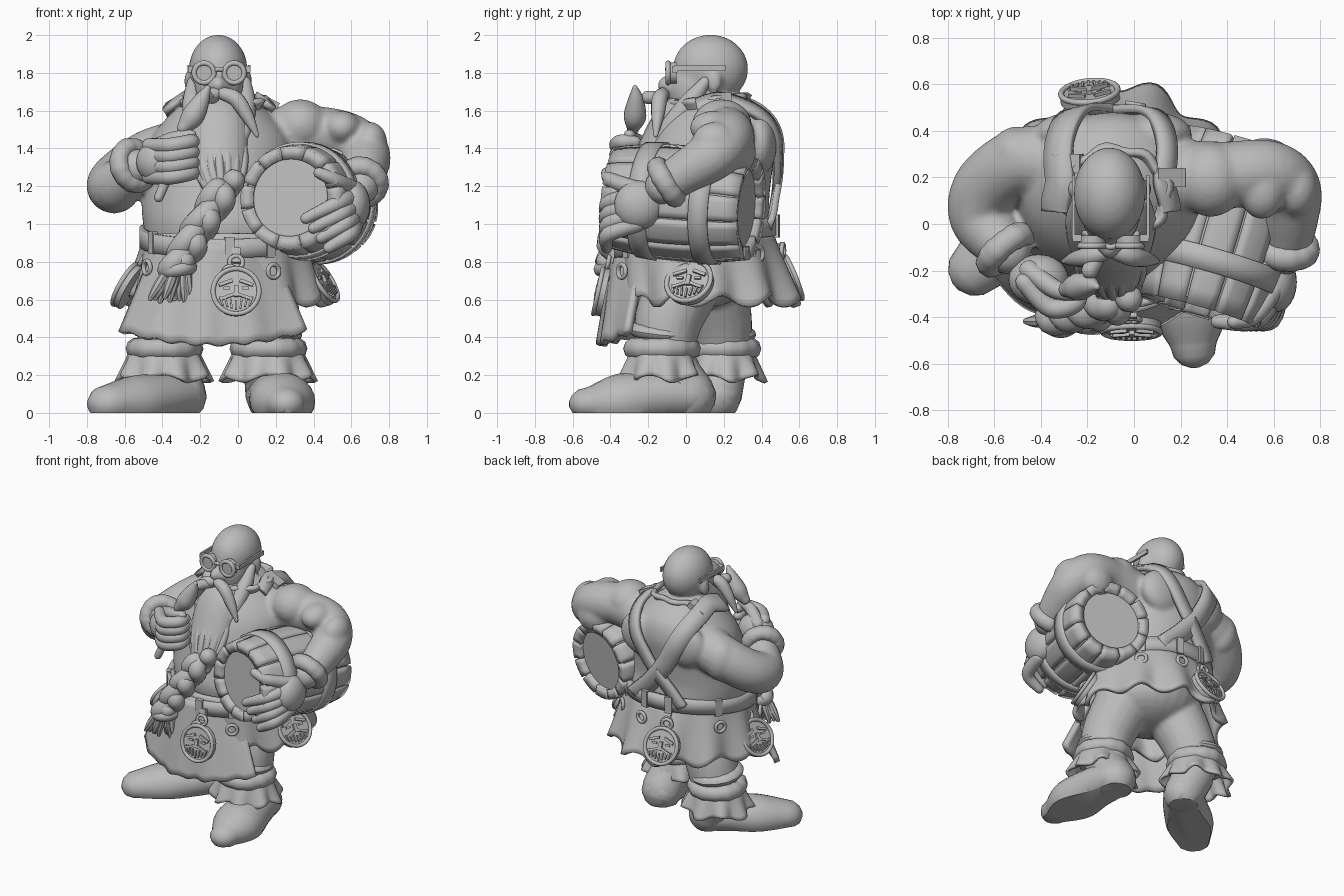
import bpy, bmesh, math, random
from mathutils import Vector, Matrix

cube = bpy.data.objects.get("Cube")
if cube:
    bpy.data.objects.remove(cube, do_unlink=True)
random.seed(3)
tau, sin, cos = math.tau, math.sin, math.cos
X, Y, Z = Vector((1, 0, 0)), Vector((0, 1, 0)), Vector((0, 0, 1))
clay = bpy.data.materials.new("clay_grey")
clay.use_nodes = True
clay.diffuse_color = (.5, .5, .5, 1)
clay.node_tree.nodes["Principled BSDF"].inputs["Base Color"].default_value = (.5, .5, .5, 1)
made = []

# ---------- helpers ----------
def finish(name, bm, thick=0):
    bmesh.ops.recalc_face_normals(bm, faces=bm.faces[:])
    mesh = bpy.data.meshes.new(name)
    bm.to_mesh(mesh)
    bm.free()
    mesh.materials.append(clay)
    ob = bpy.data.objects.new(name, mesh)
    bpy.context.scene.collection.objects.link(ob)
    if thick:
        mod = ob.modifiers.new("thickness", 'SOLIDIFY')
        mod.thickness, mod.offset = thick, 0
    made.append(ob)
    return ob

def spline(pts, k=6):
    pts = [Vector(p) for p in pts]
    p, out = [pts[0]] + pts + [pts[-1]], []
    for i in range(1, len(p) - 2):
        a, b, c, d = p[i - 1:i + 3]
        for j in range(k):
            t = j / k
            out.append((b * 2 + (c - a) * t + (a * 2 - b * 5 + c * 4 - d) * t * t
                        + (b * 3 - a - c * 3 + d) * t ** 3) * .5)
    return out + [pts[-1]]

def grid(bm, fn, nu, nv, wrap_u=False, wrap_v=False):
    rows = [[bm.verts.new(fn(i / nu, j / nv)) for j in range(nv + (not wrap_v))]
            for i in range(nu + (not wrap_u))]
    for i in range(nu):
        a, b = rows[i], rows[(i + 1) % len(rows)]
        for j in range(nv):
            k = (j + 1) % len(a)
            bm.faces.new((a[j], b[j], b[k], a[k]))

def tube(bm, pts, flat=1, side=None, n=14, k=6):
    """Round-ended tube through (x, y, z, radius) points."""
    s = spline(pts, k)
    ref, rings = side or X, []
    for i, q in enumerate(s):
        t = (s[min(i + 1, len(s) - 1)] - s[max(i - 1, 0)]).to_3d().normalized()
        if abs(t.dot(ref)) > .98:
            ref = Y if abs(t.y) < .9 else Z
        ref = (ref - t * ref.dot(t)).normalized()
        c, r = q.to_3d(), q[3]
        ring = [(c, r, t, ref)]
        cap = [math.radians(a) for a in (80, 55, 28)]
        if i == 0:
            ring = [(c - t * r * sin(a), r * cos(a), t, ref) for a in cap] + ring
        if i == len(s) - 1:
            ring += [(c + t * r * sin(a), r * cos(a), t, ref) for a in reversed(cap)]
        rings += ring
    loops = []
    for c, r, t, ref in rings:
        up = t.cross(ref)
        loops.append([bm.verts.new(c + ref * (r * cos(tau * j / n)) + up * (r * flat * sin(tau * j / n)))
                      for j in range(n)])
    for a, b in zip(loops, loops[1:]):
        for j in range(n):
            bm.faces.new((a[j], a[(j + 1) % n], b[(j + 1) % n], b[j]))
    bm.faces.new(loops[0][::-1])
    bm.faces.new(loops[-1])

def aim(c, axis):
    return Matrix.Translation(c) @ Z.rotation_difference(Vector(axis)).to_matrix().to_4x4()

def ball(bm, c, size):
    bmesh.ops.create_uvsphere(bm, u_segments=24, v_segments=16, radius=1,
                              matrix=Matrix.Translation(c) @ Matrix.Diagonal((*size, 1)))

def disc(bm, c, axis, r, depth):
    bmesh.ops.create_cone(bm, cap_ends=True, segments=32, radius1=r, radius2=r, depth=depth, matrix=aim(c, axis))

def box(bm, c, size, M=Matrix(), roll=0):
    bmesh.ops.create_cube(bm, size=1, matrix=M @ Matrix.Translation(c) @ Matrix.Rotation(roll, 4, 'Y')
                          @ Matrix.Diagonal((*size, 1)))

def donut(bm, c, axis, big, small, lump=0, tall=1):
    M = aim(c, axis)
    def fn(u, v):
        r = small * (1 + lump * sin(u * tau * 9) * sin(u * tau * 4 + 1))
        d = big + r * cos(v * tau)
        return M @ Vector((d * cos(u * tau), d * sin(u * tau), r * tall * sin(v * tau)))
    grid(bm, fn, 48, 10, True, True)

# ---------- torso outline: z, centre x, centre y, radius x, radius y ----------
outline = spline([(.82, -.08, .07, .39, .34), (.98, -.08, .07, .42, .38), (1.12, -.1, .08, .41, .36),
                  (1.3, -.1, .11, .39, .35), (1.45, -.09, .15, .37, .33), (1.58, -.09, .17, .27, .27),
                  (1.68, -.1, .15, .14, .16)], 8)

def torso(z, a):
    i = next((i for i, q in enumerate(outline) if q[0] >= z), len(outline) - 1)
    q, p = outline[i], outline[max(i - 1, 0)]
    q = p.lerp(q, (z - p[0]) / max(q[0] - p[0], .001))
    return Vector((q[1] + q[3] * cos(a), q[2] + q[4] * sin(a), z))

# ---------- body: torso, head, arms and legs merged ----------
bm = bmesh.new()
grid(bm, lambda u, v: torso(.82 + .86 * v, u * tau), 48, 24, True)
bmesh.ops.holes_fill(bm, edges=bm.edges[:], sides=0)
ball(bm, (-.08, .06, .75), (.34, .31, .2))
ball(bm, (-.105, .13, 1.82), (.155, .2, .182))
ball(bm, (-.1, .06, 1.72), (.13, .16, .17))
ball(bm, (-.105, -.1, 1.735), (.042, .05, .05))
for s in (-1, 1):
    ball(bm, (-.105 + s * .035, -.085, 1.725), (.03, .035, .03))
    ball(bm, (-.105 + s * .155, .15, 1.755), (.025, .04, .06))
    ball(bm, (-.09 + s * .17, .39, 1.42), (.17, .09, .16))
tube(bm, [(-.28, .24, 1.4, .16), (-.47, .27, 1.35, .15), (-.63, .16, 1.24, .145), (-.65, .02, 1.2, .14),
          (-.54, -.12, 1.3, .1)], n=20)
tube(bm, [(.22, .2, 1.46, .16), (.4, .21, 1.48, .145), (.58, .22, 1.45, .14), (.67, .15, 1.37, .135),
          (.67, .01, 1.28, .12), (.65, -.12, 1.2, .1)], n=20)
ball(bm, (.33, .19, 1.52), (.15, .16, .14))
ball(bm, (.55, .15, 1.51), (.1, .13, .09))
ball(bm, (.7, .15, 1.43), (.09, .12, .11))
ball(bm, (.56, .27, 1.38), (.13, .1, .12))
ball(bm, (-.5, .3, 1.34), (.12, .12, .15))
tube(bm, [(-.25, .12, .7, .2), (-.33, .17, .5, .18), (-.38, .19, .33, .16)], n=20)
tube(bm, [(.1, 0, .7, .2), (.15, -.09, .5, .18), (.17, -.11, .33, .16)], n=20)
body = finish("body", bm)
mod = body.modifiers.new("merge", 'REMESH')
mod.mode, mod.voxel_size, mod.use_smooth_shade = 'VOXEL', .016, True
mod = body.modifiers.new("soften", 'SMOOTH')
mod.factor, mod.iterations = .5, 3

# ---------- boots, leg cuffs and frills ----------
def boot(name, foot, shaft):
    bm = bmesh.new()
    heading = Vector(foot[-1]).to_3d() - Vector(foot[0]).to_3d()
    tube(bm, foot, .85, heading.cross(Z).normalized(), 24)
    tube(bm, [foot[0], shaft], n=20)
    bmesh.ops.bisect_plane(bm, geom=bm.verts[:] + bm.edges[:] + bm.faces[:], plane_co=(0, 0, 0),
                           plane_no=(0, 0, 1), clear_inner=True)
    bmesh.ops.holes_fill(bm, edges=bm.edges[:], sides=0)
    finish(name, bm)

boot("right_boot", [(-.3, .16, .09, .135), (-.41, .05, .08, .15), (-.55, -.07, .06, .16), (-.68, -.19, .05, .12)],
     (-.37, .18, .24, .14))
boot("left_boot", [(.18, .02, .09, .14), (.21, -.15, .09, .155), (.24, -.36, .06, .17), (.255, -.52, .05, .1)],
     (.17, -.09, .24, .14))

for name, x, y in (("right", -.39, .19), ("left", .16, -.13)):
    bm = bmesh.new()
    donut(bm, (x, y, .34), Z, .148, .057, .08, 1)
    donut(bm, (x, y, .43), (.1, .1, 1), .135, .045, .06, .8)
    finish(name + "_leg_cuff", bm)
    bm = bmesh.new()
    def frill(u, v):
        a = u * tau
        r = .17 + v * (.055 + .022 * sin(a * 9))
        return Vector((x + r * cos(a) * 1.05, y + r * sin(a) * .95, .32 - v * (.14 + .02 * sin(a * 5))))
    grid(bm, frill, 72, 6, True)
    finish(name + "_leg_frill", bm, .02)

# ---------- skirt, apron, belt, collar ----------
bm = bmesh.new()
def skirt(u, v):
    a = u * tau
    wave = 1 + v * .06 * sin(a * 11) + v * .02 * sin(a * 5)
    depth = .41 + .13 * v if sin(a) > 0 else .39 - .03 * v
    return Vector((-.06 + (.42 + .09 * v) * wave * cos(a), .04 + depth * wave * sin(a),
                   .95 - v * (.36 + .03 * cos(a * 11))))
grid(bm, skirt, 132, 10, True)
finish("skirt", bm, .03)

bm = bmesh.new()
def apron(u, v):
    w = 2 * u - 1
    fold = .012 * v * sin(w * 11)
    bend = .16 if w > 0 else .25
    return Vector((-.13 + w * (.29 + .2 * v), -.37 - .08 * v + bend * w * w + fold,
                   .9 - v * (.54 - .07 * w * w + .008 * sin(w * 23))))
grid(bm, apron, 40, 12)
finish("apron", bm, .04)

bm = bmesh.new()
grid(bm, lambda u, v: Vector((-.075 + .43 * cos(u * tau), .05 + .42 * sin(u * tau),
                              .88 + .1 * v + .06 * sin(u * tau))), 64, 2, True)
finish("belt", bm, .035)
bm = bmesh.new()
for deg in (-150, -86, -56, 0, 45, 80, 105, 150):
    a = math.radians(deg)
    out = Vector((cos(a), sin(a), 0))
    c = Vector((-.075, .05, .93 + .06 * sin(a))) + out * .435
    box(bm, (0, 0, 0), (.05, .03, .12), Matrix.Translation(c) @ Matrix.Rotation(a + tau / 4, 4, 'Z'))
    donut(bm, c + out * .035 - Z * .13, out, .035, .012)
finish("belt_loops_and_rings", bm)

bm = bmesh.new()
def collar(u, v):
    a = u * tau
    r = .16 + .05 * v + .012 * v * sin(a * 8)
    return Vector((-.08 + r * cos(a) * 1.1, .13 + r * sin(a) * .95, 1.58 + .09 * v + .02 * sin(a)))
grid(bm, collar, 64, 5, True)
finish("collar", bm, .03)

# ---------- crossed shoulder straps with shoulder pads ----------
for name, s, width in (("left", 1, .09), ("right", -1, .13)):
    path = spline([(1.6, -25), (1.63, 10), (1.52, 55), (1.25, 85), (1, 115)], 10)
    line = []
    for z, deg in path:
        a = math.radians(deg if s > 0 else 180 - deg)
        p = torso(z, a)
        n = (p - Vector((-.09, .12, 1.3))).normalized()
        line.append((p + n * .035, n))
    def strap(u, v):
        i = round(u * (len(line) - 1))
        t = line[min(i + 1, len(line) - 1)][0] - line[max(i - 1, 0)][0]
        return line[i][0] + t.cross(line[i][1]).normalized() * (v - .5) * width
    bm = bmesh.new()
    grid(bm, strap, len(line) - 1, 2)
    finish(name + "_strap", bm, .035)
    bm = bmesh.new()
    box(bm, (-.065 + s * .22, .23 - s * .03, 1.65), (.13, .08, .04), roll=s * .45)
    finish(name + "_strap_pad", bm)

# ---------- belt medallions with a relief face ----------
def medallion(name, c, yaw, tilt):
    M = (Matrix.Translation(c) @ Matrix.Rotation(math.radians(yaw), 4, 'Z')
         @ Matrix.Rotation(math.radians(-tilt), 4, 'X'))
    face = M.to_3x3() @ -Y
    bm = bmesh.new()
    disc(bm, M.translation, face, .128, .04)
    donut(bm, M @ (-Y * .02), face, .122, .013)
    donut(bm, M @ (Z * .16), face, .035, .012)
    box(bm, (0, .01, .2), (.045, .03, .08), M)
    for s in (-1, 1):
        box(bm, (s * .055, -.025, .045), (.075, .02, .018), M, s * .35)
        box(bm, (s * .05, -.023, .015), (.035, .016, .014), M)
        box(bm, (s * .045, -.025, -.03), (.08, .02, .016), M, s * .35)
    for k in range(-3, 4):
        box(bm, (k * .026, -.023, -.075 + abs(k) * .007), (.01, .018, .05), M, k * .12)
    box(bm, (0, -.025, 0), (.024, .024, .06), M)
    finish(name + "_medallion", bm)

medallion("front", (-.01, -.445, .64), 0, 12)
medallion("left", (.44, .02, .69), 70, 30)
medallion("right", (-.58, .01, .67), -104, 30)
medallion("back", (-.19, .55, .71), 186, 22)

# ---------- barrel ----------
front, back = Vector((.275, -.37, 1.14)), Vector((.48, .34, 1.08))
axis = (back - front).normalized()
length = (back - front).length
B = aim(front, axis)
def shell(a, v, grow=0):
    r = .238 + .036 * (1 - (2 * v - 1) ** 2) + grow
    return B @ Vector((r * cos(a), r * sin(a), v * length))
bm = bmesh.new()
for k in range(12):
    grid(bm, lambda u, v: shell((k + .04 + .92 * u) / 12 * tau, v), 4, 10)
finish("barrel_staves", bm, .068)
bm = bmesh.new()
grid(bm, lambda u, v: shell(u * tau, .03 + .94 * v, .01), 36, 10, True)
for c in (front + axis * .045, back - axis * .045):
    disc(bm, c, axis, .23, .02)
finish("barrel_core", bm)
bm = bmesh.new()
for v0 in (.2, .66):
    grid(bm, lambda u, v: shell(u * tau, v0 + .14 * v, .036), 48, 2, True)
finish("barrel_hoops", bm, .02)

# ---------- hands and fur wrist cuffs ----------
bm = bmesh.new()
ball(bm, (-.41, -.24, 1.33), (.13, .11, .12))
for i in range(4):
    z = 1.25 + .055 * i
    tube(bm, [(-.47, -.25, z, .04), (-.36, -.36, z, .042), (-.25, -.34, z + .02, .04), (-.24, -.27, z + .02, .032)])
tube(bm, [(-.45, -.2, 1.4, .045), (-.34, -.28, 1.45, .04), (-.25, -.3, 1.47, .03)])
finish("right_hand", bm)
bm = bmesh.new()
ball(bm, (.61, -.25, 1.1), (.09, .13, .13))
for i in range(4):
    tube(bm, [(.62, -.26, 1.15 - .05 * i, .045), (.53 + .02 * i, -.41, 1.11 - .055 * i, .042),
              (.36 + .04 * i, -.42, 1.03 - .052 * i, .03)])
tube(bm, [(.62, -.25, 1.18, .045), (.52, -.39, 1.23, .04), (.43, -.42, 1.27, .03)])
finish("left_hand", bm)
for name, c, d in (("right", (-.55, -.11, 1.31), (.5, -.6, .2)), ("left", (.65, -.1, 1.22), (-.1, -.8, -.5))):
    bm = bmesh.new()
    donut(bm, c, Vector(d).normalized(), .1, .05, .05, 1.1)
    finish(name + "_wrist_cuff", bm)

# ---------- beard, moustache, braid and tassel ----------
bm = bmesh.new()
tube(bm, [(-.1, 0, 1.63, .12), (-.1, -.08, 1.52, .155), (-.1, -.16, 1.36, .155), (-.09, -.24, 1.23, .12),
          (-.08, -.3, 1.14, .07)], .7, X, 20)
for k in range(-3, 4):
    f = cos(k * .4)
    tube(bm, [(-.1 + .03 * k, -.02 - .08 * f, 1.6, .02), (-.1 + .043 * k, -.16 - .095 * f, 1.36, .026),
              (-.09 + .03 * k, -.24 - .07 * f, 1.22, .024), (-.09, -.33, 1.12, .02)], n=10)
for s in (-1, 1):
    tube(bm, [(-.1 + s * .14, .1, 1.75, .03), (-.1 + s * .14, .01, 1.63, .055), (-.1 + s * .12, -.11, 1.48, .05),
              (-.1 + s * .07, -.21, 1.34, .02)])
finish("beard", bm)
bm = bmesh.new()
for s in (-1, 1):
    tube(bm, [(-.1 + s * .02, -.12, 1.69, .035), (-.1 + s * .09, -.14, 1.66, .042),
              (-.1 + s * .15, -.15, 1.57, .034), (-.1 + s * .2, -.16, 1.47, .012)])
finish("moustache", bm)
bm = bmesh.new()
path = spline([(-.08, -.32, 1.2), (-.13, -.35, 1.09), (-.2, -.37, .99), (-.26, -.38, .88), (-.31, -.39, .79)], 5)
for strand in range(3):
    pts = []
    for i, p in enumerate(path):
        th = i / (len(path) - 1) * tau * 1.15 + strand * tau / 3
        pts.append((p.x + .058 * cos(th), p.y + .035 * sin(2 * th), p.z + .03 * cos(th), .06))
    tube(bm, pts, k=2)
finish("beard_braid", bm)
bm = bmesh.new()
donut(bm, (-.315, -.39, .76), (-.2, 0, 1), .055, .045, 0, .9)
for k in range(-4, 5):
    y = -.4 + random.uniform(-.035, .035)
    tube(bm, [(-.32 + .012 * k, y, .76, .025), (-.345 + .02 * k, y, .67, .026),
              (-.36 + .026 * k, y, .59 + random.uniform(0, .03), .014)], n=8)
finish("braid_tassel", bm)

# ---------- pipe ----------
bm = bmesh.new()
tube(bm, [(-.13, -.1, 1.67, .032), (-.19, -.2, 1.67, .036)])
tube(bm, [(-.16, -.27, 1.72, .015), (-.19, -.265, 1.66, .042), (-.24, -.27, 1.57, .06), (-.29, -.28, 1.51, .035)])
tube(bm, [(-.3, -.31, 1.42, .03), (-.42, -.34, 1.14, .025)])
finish("pipe", bm)

# ---------- goggles ----------
bm = bmesh.new()
for s in (-1, 1):
    c = Vector((-.1 + s * .08, -.075, 1.8))
    disc(bm, c, Y, .056, .05)
    donut(bm, c - Y * .02, Y, .052, .014)
    box(bm, (-.1 + s * .16, .075, 1.825), (.014, .27, .032))
    box(bm, (-.1 + s * .145, -.06, 1.82), (.04, .03, .035))
tube(bm, [(-.13, -.09, 1.81, .012), (-.1, -.1, 1.82, .012), (-.07, -.09, 1.81, .012)])
finish("goggles", bm)

# ---------- smooth shading with sharp edges kept ----------
bpy.ops.object.select_all(action='DESELECT')
for ob in made:
    ob.select_set(True)
bpy.context.view_layer.objects.active = body
bpy.ops.object.shade_smooth_by_angle(angle=math.radians(40))
